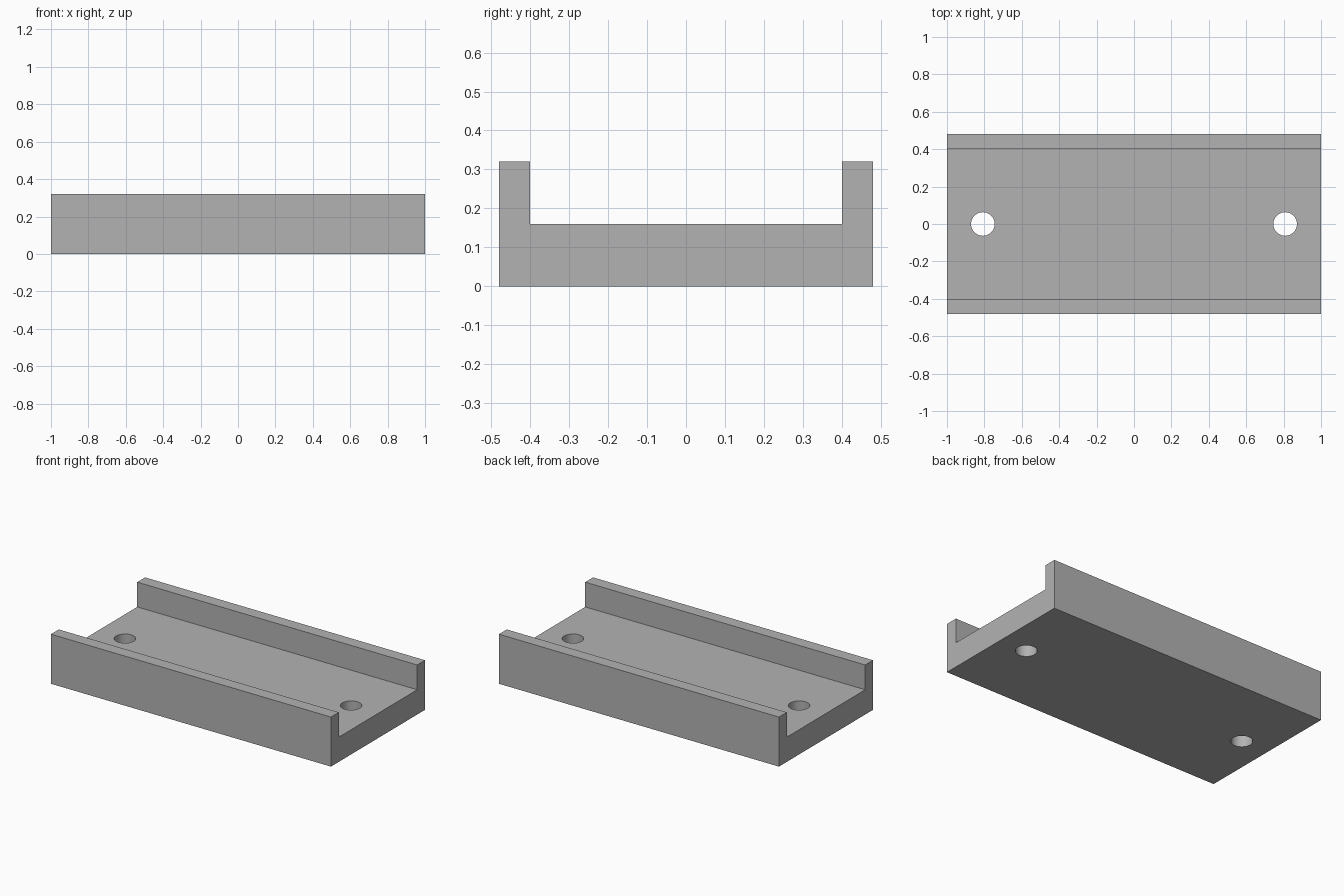
import bpy
import bmesh

LENGTH, WIDTH, HEIGHT = 2.0, 0.96, 0.32
FLOOR, RAIL = 0.16, 0.08
HOLE_X, HOLE_RADIUS = 0.808, 0.063

cube = bpy.data.objects.get("Cube")
if cube:
    bpy.data.objects.remove(cube, do_unlink=True)

# Plain grey material
grey = bpy.data.materials.new("plain grey")
grey.use_nodes = True
colour = (0.45, 0.45, 0.45, 1)
grey.diffuse_color = colour
grey.node_tree.nodes["Principled BSDF"].inputs["Base Color"].default_value = colour

# U-shaped channel: half profile mirrored across y, extruded along x
half = [(WIDTH / 2, 0), (WIDTH / 2, HEIGHT), (WIDTH / 2 - RAIL, HEIGHT), (WIDTH / 2 - RAIL, FLOOR)]
profile = half + [(-y, z) for y, z in reversed(half)]
bm = bmesh.new()
face = bm.faces.new([bm.verts.new((-LENGTH / 2, y, z)) for y, z in profile])
end = bmesh.ops.extrude_face_region(bm, geom=[face])["geom"]
bmesh.ops.translate(bm, vec=(LENGTH, 0, 0), verts=[v for v in end if isinstance(v, bmesh.types.BMVert)])
bmesh.ops.recalc_face_normals(bm, faces=bm.faces)
mesh = bpy.data.meshes.new("channel_base")
bm.to_mesh(mesh)
bm.free()
mesh.materials.append(grey)
channel = bpy.data.objects.new("channel_base", mesh)
bpy.context.collection.objects.link(channel)
bpy.context.view_layer.objects.active = channel

# Screw holes through the floor
for side in (-1, 1):
    bpy.ops.mesh.primitive_cylinder_add(
        vertices=48, radius=HOLE_RADIUS, depth=1, location=(side * HOLE_X, 0, FLOOR / 2))
    cutter = bpy.context.object
    cutter.name = "hole_cutter"
    cutter.hide_render = True
    cutter.data.materials.append(grey)
    cut = channel.modifiers.new("screw_hole", "BOOLEAN")
    cut.operation, cut.solver, cut.object = "DIFFERENCE", "EXACT", cutter
    bpy.context.view_layer.objects.active = channel
    bpy.ops.object.modifier_apply(modifier=cut.name)
    bpy.data.objects.remove(cutter, do_unlink=True)

# Smooth hole walls, sharp edges elsewhere
bpy.ops.object.select_all(action="DESELECT")
channel.select_set(True)
bpy.context.view_layer.objects.active = channel
bpy.ops.object.shade_smooth_by_angle()
